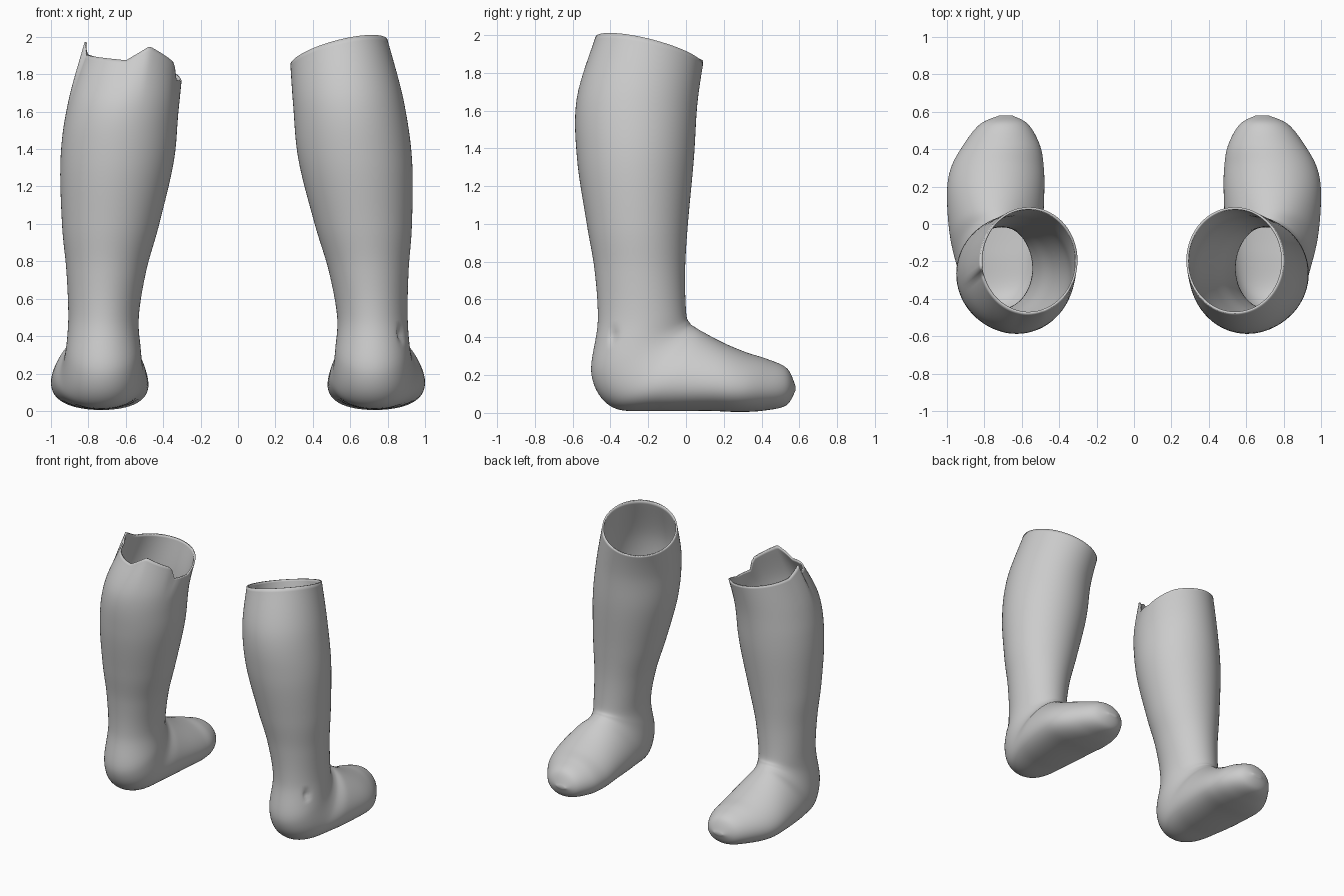
import bpy, bmesh, math
from mathutils import Vector

if "Cube" in bpy.data.objects:
    bpy.data.objects.remove(bpy.data.objects["Cube"])

SEG, SUB = 96, 8          # points round a ring, rings per section

# Level shaft sections: height, front y, back y, inner x, outer x
SHAFT = [
    (1.92, .09, -.48, .28, .80),
    (1.65, .06, -.578, .295, .885),
    (1.35, .042, -.577, .322, .93),
    (1.0, .01, -.525, .41, .93),
    (.75, -.005, -.483, .485, .912),
]
# Tilting foot sections: top y, top z, sole y, sole z, inner x, outer x
FOOT = [
    (.001, .53, -.467, .48, .53, .907),
    (.02, .476, -.50, .2, .52, .92),
    (.045, .455, -.39, .03, .507, .945),
    (.09, .428, -.15, .01, .49, .985),
    (.2, .37, .13, .01, .48, 1.0),
    (.32, .32, .28, .005, .482, .98),
    (.43, .285, .41, .012, .502, .915),
    (.535, .235, .53, .04, .565, .825),
    (.58, .14, .58, .12, .65, .72),
]

# Torn rim of the left sock: angle (0 = +x, 90 = +y) and height
TORN = [(0, 1.76), (45, 1.83), (165, 1.91), (188, 1.975), (195, 1.905),
        (262, 1.875), (290, 1.95), (329, 1.86), (333, 1.77), (360, 1.76)]


def spline(a, b, c, d, t):
    return tuple(.5 * (2*q + (r-p)*t + (2*p-5*q+4*r-s)*t*t + (3*q-p-3*r+s)*t**3)
                 for p, q, r, s in zip(a, b, c, d))


def torn_rim(deg):
    for (a, za), (b, zb) in zip(TORN, TORN[1:]):
        if a <= deg <= b:
            return za + (zb - za) * (deg - a) / (b - a)
    return TORN[0][1]


def rings():
    # The widest line drops towards the sole along the foot
    rows = [(f, z, b, z, x0, x1, 0) for z, f, b, x0, x1 in SHAFT]
    rows += [(*r, .22 * math.sin(math.pi * i / (len(FOOT) - 1))) for i, r in enumerate(FOOT)]
    n = len(rows)
    for i in range(n - 1):
        pts = [rows[min(max(i + j, 0), n - 1)] for j in (-1, 0, 1, 2)]
        for s in range(SUB):
            yield spline(*pts, s / SUB)
    yield rows[-1]


def make_sock(name, side, material):
    bm = bmesh.new()
    loops = []
    for fy, fz, by, bz, x0, x1, drop in rings():
        loop = []
        for j in range(SEG):
            a = 2 * math.pi * j / SEG
            c, s = math.cos(a), math.sin(a)
            h = s - drop * c * c
            x = (x0 + x1) / 2 + (x1 - x0) / 2 * c
            y = (fy + by) / 2 + (fy - by) / 2 * h
            z = (fz + bz) / 2 + (fz - bz) / 2 * h
            # Slanted or torn rim, fading out down the shaft
            if side > 0:
                rim = 1.915 + .065 * c - .07 * s
            else:
                rim = torn_rim(math.degrees(math.atan2(s, -c)) % 360)
                x += .022 * min(max((z - .5) / 1.0, 0), 1)
            fade = min(max((z - 1.5) / .42, 0), 1)
            z += (rim - 1.92) * fade ** 1.5
            p = Vector((x, y, z))
            # Small dent by the heel of the right sock
            if side > 0:
                d = (p - Vector((.88, -.39, .41))).length
                p.x -= .03 * math.exp(-(d / .025) ** 2)
            p.x *= side
            loop.append(bm.verts.new(p))
        loops.append(loop)
    for a, b in zip(loops, loops[1:]):
        for j in range(SEG):
            k = (j + 1) % SEG
            bm.faces.new((a[j], a[k], b[k], b[j]))
    bm.faces.new(loops[-1])                     # toe cap
    bmesh.ops.recalc_face_normals(bm, faces=bm.faces)
    # Make sure the outside faces outwards
    f = min(bm.faces, key=lambda q: q.calc_center_median().y)
    if f.normal.y > 0:
        bmesh.ops.reverse_faces(bm, faces=bm.faces)
    me = bpy.data.meshes.new(name)
    bm.to_mesh(me)
    bm.free()
    me.materials.append(material)
    ob = bpy.data.objects.new(name, me)
    bpy.context.collection.objects.link(ob)
    wall = ob.modifiers.new("wall", 'SOLIDIFY')
    wall.thickness, wall.offset = .012, -1
    bpy.context.view_layer.objects.active = ob
    ob.select_set(True)
    bpy.ops.object.shade_smooth_by_angle(angle=math.radians(50))
    ob.select_set(False)


grey = bpy.data.materials.new("light grey")
grey.diffuse_color = (.6, .6, .6, 1)
grey.use_nodes = True
grey.node_tree.nodes["Principled BSDF"].inputs["Base Color"].default_value = grey.diffuse_color
make_sock("right_sock", 1, grey)
make_sock("left_sock", -1, grey)
